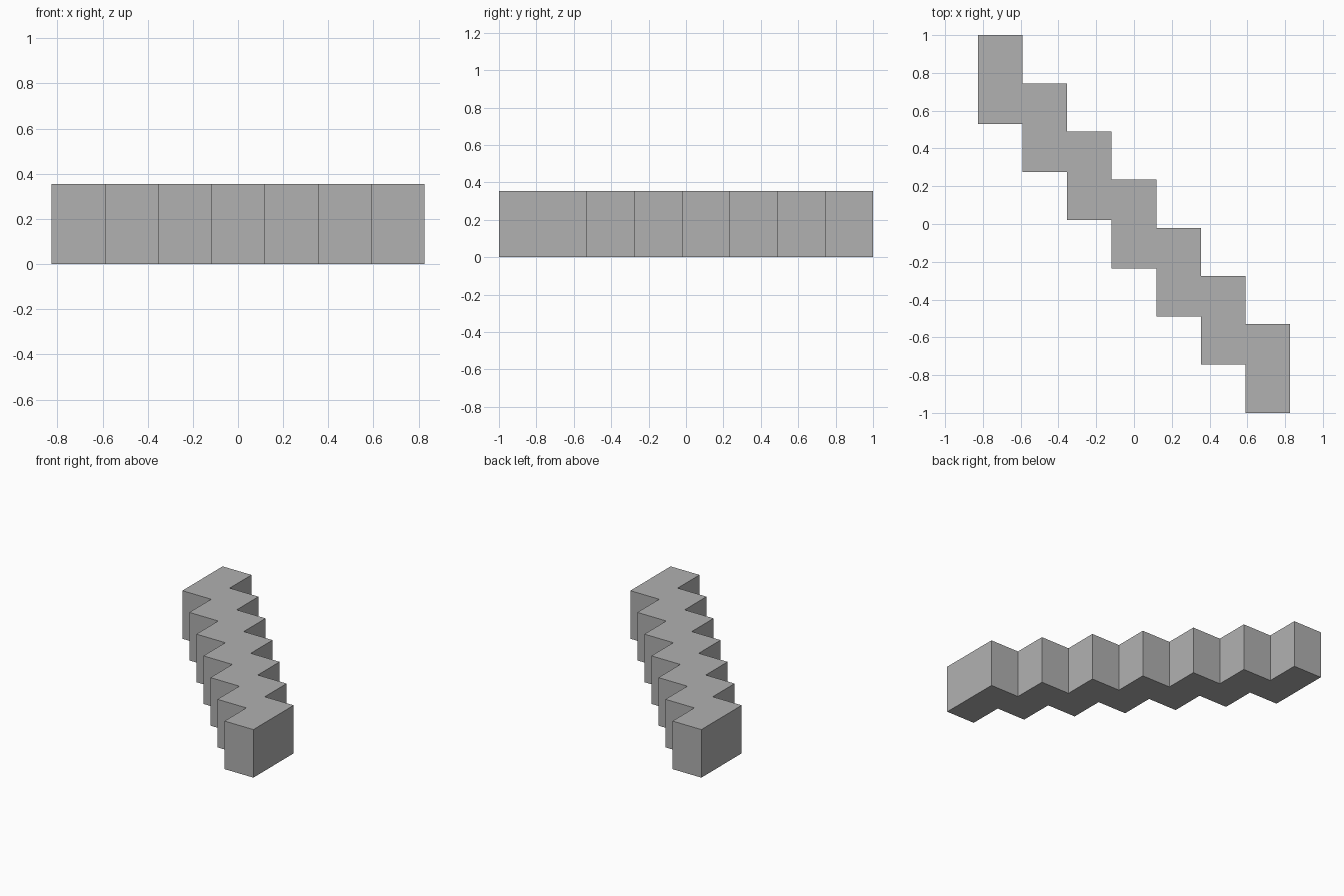
import bpy
import bmesh

cube = bpy.data.objects.get("Cube")
if cube:
    bpy.data.objects.remove(cube, do_unlink=True)

STEPS = 7
WIDTH, LENGTH, HEIGHT = 1.652 / STEPS, 0.47, 0.355
SHIFT = (2 - LENGTH) / (STEPS - 1)

# Plain grey material
grey = bpy.data.materials.new("plain_grey")
grey.use_nodes = True
colour = (0.44, 0.44, 0.44, 1)
grey.diffuse_color = colour
grey.node_tree.nodes["Principled BSDF"].inputs["Base Color"].default_value = colour

# Staggered outline: the front edge going right, then the back edge returning
front, back = [], []
for i in range(STEPS):
    left = (i - STEPS / 2) * WIDTH
    top = 1 - i * SHIFT
    for x in (left, left + WIDTH):
        front.append((x, top - LENGTH, 0))
        back.append((x, top, 0))

# Extrude the outline into one solid stepped wall
bm = bmesh.new()
base = bm.faces.new([bm.verts.new(p) for p in front + back[::-1]])
result = bmesh.ops.extrude_face_region(bm, geom=[base], use_keep_orig=True)
raised = [v for v in result["geom"] if isinstance(v, bmesh.types.BMVert)]
bmesh.ops.translate(bm, verts=raised, vec=(0, 0, HEIGHT))
bmesh.ops.recalc_face_normals(bm, faces=bm.faces)

mesh = bpy.data.meshes.new("stepped_wall")
bm.to_mesh(mesh)
bm.free()
mesh.materials.append(grey)
wall = bpy.data.objects.new("stepped_wall", mesh)
bpy.context.collection.objects.link(wall)
